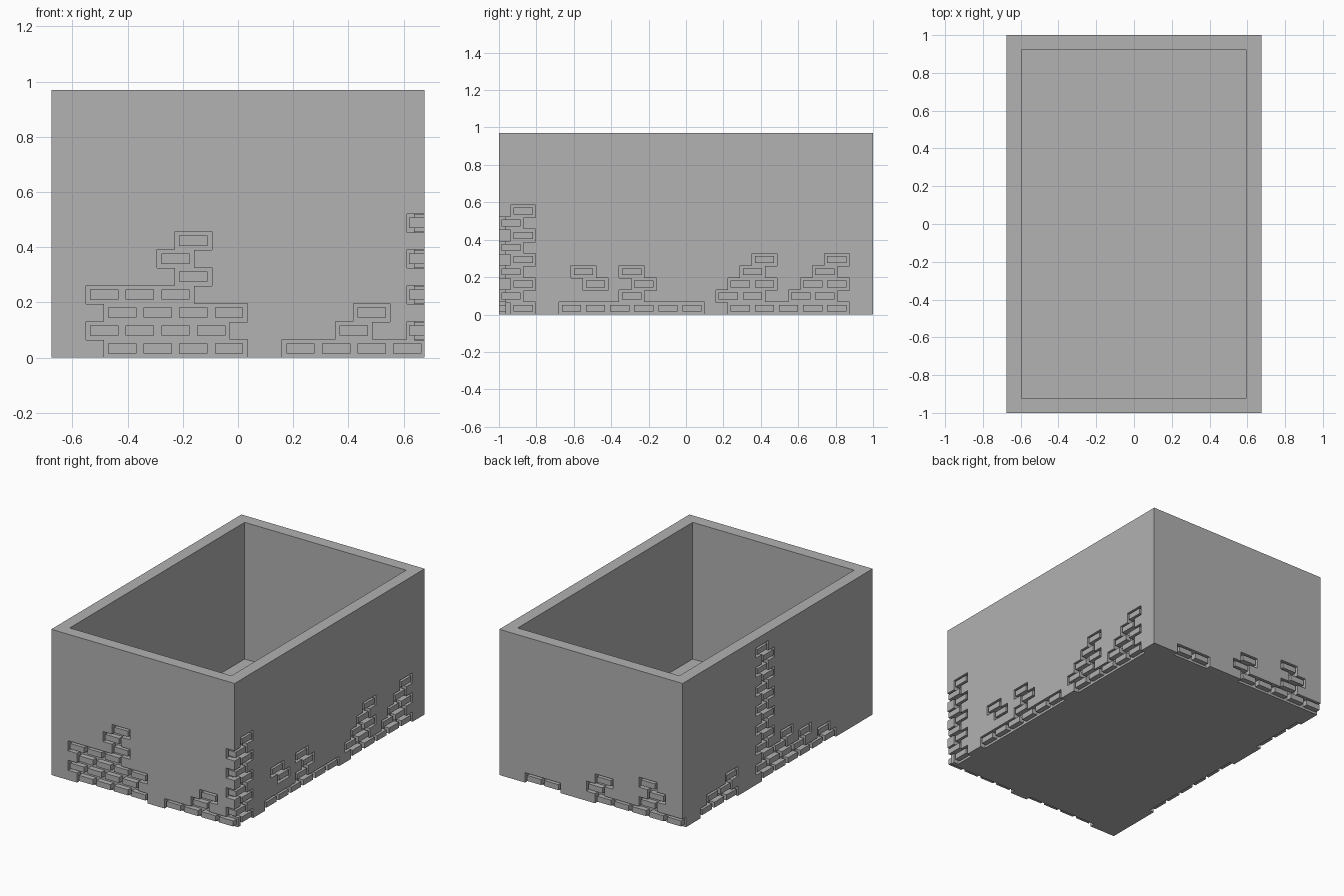
import bpy, bmesh
from mathutils import Vector

if "Cube" in bpy.data.objects:
    bpy.data.objects.remove(bpy.data.objects["Cube"])

HX, HY, H = 0.675, 1.0, 0.97
WALL, FLOOR = 0.08, 0.06
PITCH, ROW, GAP, DEPTH = 0.129, 0.065, 0.013, 0.035

stone = bpy.data.materials.new("grey_stone")
stone.use_nodes = True
GREY = (0.445, 0.445, 0.445, 1)
stone.diffuse_color = GREY
stone.node_tree.nodes["Principled BSDF"].inputs["Base Color"].default_value = GREY


def add_box(bm, lo, hi):
    lo, hi = Vector(lo), Vector(hi)
    verts = bmesh.ops.create_cube(bm, size=1)["verts"]
    bmesh.ops.scale(bm, vec=hi - lo, verts=verts)
    bmesh.ops.translate(bm, vec=(lo + hi) / 2, verts=verts)


def make_object(name, bm):
    mesh = bpy.data.meshes.new(name)
    bm.to_mesh(mesh)
    bm.free()
    mesh.materials.append(stone)
    obj = bpy.data.objects.new(name, mesh)
    bpy.context.collection.objects.link(obj)
    return obj


def wall_box(bm, side, u0, u1, z0, z1, d0, d1):
    """Box on a wall: u runs along it, d is the depth below its face."""
    axis, sign = side
    half = (HX, HY)[axis]
    a, b = sorted((sign * (half - d0), sign * (half - d1)))
    if axis == 0:
        add_box(bm, (a, u0, z0), (b, u1, z1))
    else:
        add_box(bm, (u0, a, z0), (u1, b, z1))


# Exposed brick runs for each wall: (row, start, brick count)
FRONT, BACK, RIGHT, LEFT = (1, -1), (1, 1), (0, 1), (0, -1)
runs = {
    FRONT: [(0, -.484, 4), (1, -.549, 4), (2, -.484, 4), (3, -.549, 3),
            (4, -.226, 1), (5, -.291, 1), (6, -.226, 1),
            (0, .162, 4), (1, .355, 1), (2, .42, 1)],
    BACK: [(0, .226, 2), (0, -.677, 5), (1, -.097, 1), (2, -.161, 1),
           (1, -.484, 1), (2, -.549, 1), (3, -.484, 1)],
    RIGHT: [(0, -.677, 6), (1, -.355, 1), (2, -.548, 1), (2, -.29, 1),
            (3, -.613, 1), (3, -.355, 1), (0, .226, 5), (1, .162, 2),
            (1, .549, 2), (2, .226, 2), (2, .613, 2), (3, .291, 1),
            (3, .678, 1), (4, .355, 1), (4, .742, 1)],
    LEFT: [(0, -.612, 6), (1, -.032, 1), (1, -.29, 2), (1, -.548, 1),
           (2, -.096, 1), (2, -.354, 1), (3, -.161, 1),
           (0, .42, 3), (1, .484, 2), (2, .42, 1)],
}
# Staggered brick columns
runs[RIGHT] += [(r, -1.0 if r % 2 else -.935, 1) for r in range(9)]
runs[LEFT] += [(r, .097 if r % 2 else .033, 1) for r in range(14)]

cut, bricks = bmesh.new(), bmesh.new()
for side, items in runs.items():
    for row, start, count in items:
        z = row * ROW
        wall_box(cut, side, start - .002, start + count * PITCH + .002,
                 z - (.02 if row == 0 else .001), z + ROW + .001, -.02, DEPTH)
        for k in range(count):
            u = start + k * PITCH
            wall_box(bricks, side, u + GAP, u + PITCH - GAP,
                     z + GAP + .002, z + ROW - GAP, 0, DEPTH + .02)

# Corner openings where the side bricks turn onto the front
for row in range(1, 9, 2):
    wall_box(cut, FRONT, .613, .7, row * ROW - .001, (row + 1) * ROW + .001, -.02, DEPTH)

# Hollow box body
body = bmesh.new()
add_box(body, (-HX, -HY, 0), (HX, HY, H))
walls = make_object("box_walls", body)
hollow = bmesh.new()
add_box(hollow, (WALL - HX, WALL - HY, FLOOR), (HX - WALL, HY - WALL, H + .1))

for name, bm in (("hollow_cutter", hollow), ("recess_cutter", cut)):
    cutter = make_object(name, bm)
    cutter.hide_render = True
    cutter.hide_viewport = True
    mod = walls.modifiers.new(name, "BOOLEAN")
    mod.operation, mod.solver, mod.object = "DIFFERENCE", "EXACT", cutter
    mod.use_self = True

make_object("exposed_bricks", bricks)
